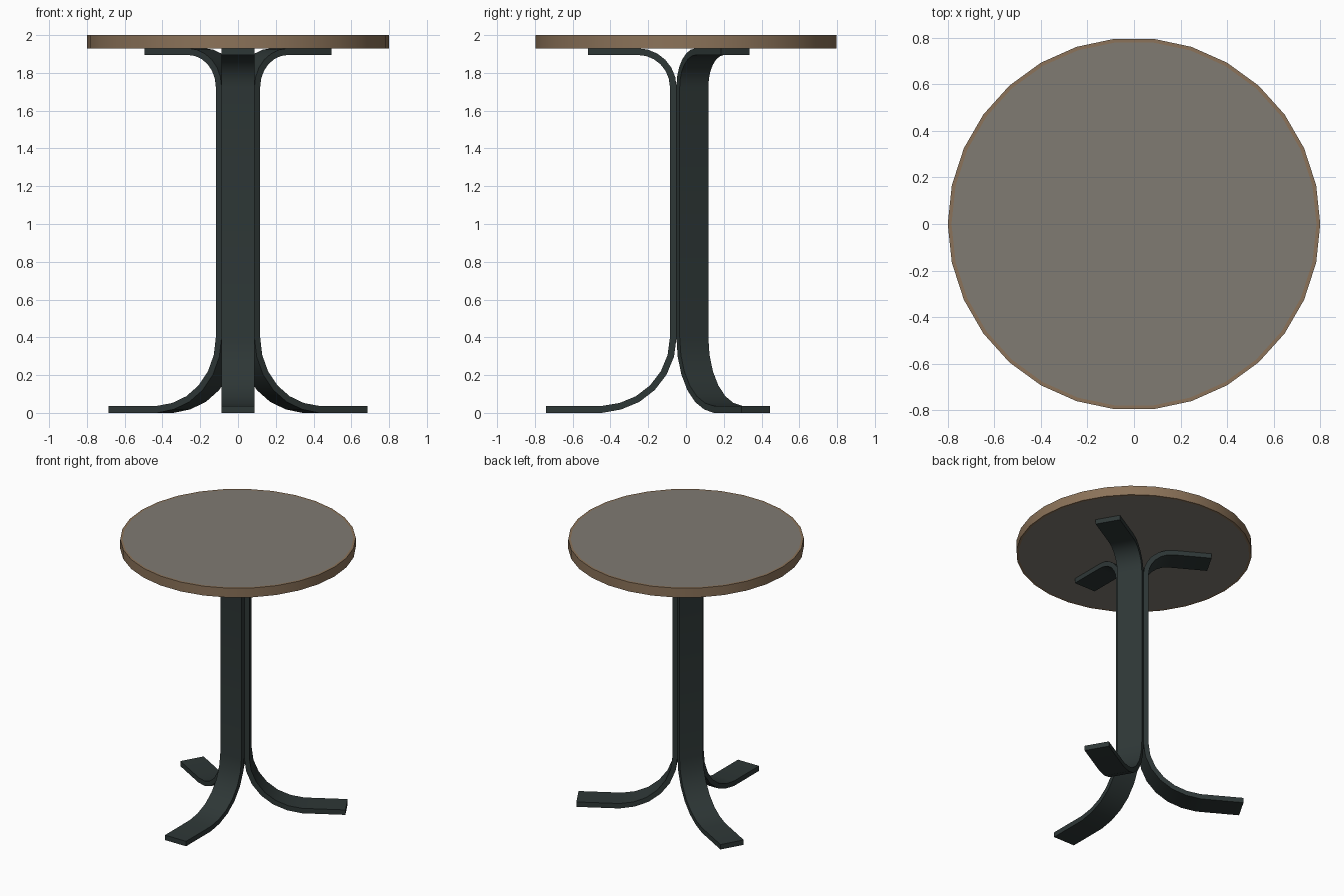
import bpy, bmesh, math
from mathutils import Matrix

if "Cube" in bpy.data.objects:
    bpy.data.objects.remove(bpy.data.objects["Cube"])


def material(name, rgb):
    m = bpy.data.materials.new(name)
    m.diffuse_color = (*rgb, 1)
    m.use_nodes = True
    m.node_tree.nodes["Principled BSDF"].inputs["Base Color"].default_value = m.diffuse_color
    return m


GREY = material("grey laminate", (0.215, 0.197, 0.17))
BROWN = material("brown edging", (0.26, 0.17, 0.10))
METAL = material("dark green metal", (0.027, 0.038, 0.037))


def finish(bm, name, mats):
    bmesh.ops.recalc_face_normals(bm, faces=bm.faces)
    me = bpy.data.meshes.new(name)
    bm.to_mesh(me)
    bm.free()
    for m in mats:
        me.materials.append(m)
    ob = bpy.data.objects.new(name, me)
    bpy.context.collection.objects.link(ob)
    bpy.ops.object.select_all(action='DESELECT')
    ob.select_set(True)
    bpy.context.view_layer.objects.active = ob
    bpy.ops.object.shade_smooth_by_angle(angle=math.radians(30))
    return ob


# Round table top: grey faces with a thin brown edging band
bm = bmesh.new()
bmesh.ops.create_cone(bm, cap_ends=True, segments=30, radius1=0.8, radius2=0.8,
                      depth=0.07, matrix=Matrix.Translation((0, 0, 1.965)))
# put a corner exactly on the x axis
ang = min((math.atan2(v.co.y, v.co.x) for v in bm.verts), key=abs)
bmesh.ops.rotate(bm, verts=bm.verts, cent=(0, 0, 0), matrix=Matrix.Rotation(-ang, 3, 'Z'))
caps = [f for f in bm.faces if len(f.verts) > 4]
bmesh.ops.inset_individual(bm, faces=caps, thickness=0.016)
for f in bm.faces:
    f.material_index = 0 if len(f.verts) > 4 else 1
finish(bm, "table_top", [GREY, BROWN])

# Bent strip profile as (outer, inner) pairs in (radius, height)
T = 0.035


def arc(cr, cz, rad, a0, a1, n):
    pairs = []
    for i in range(n + 1):
        a = math.radians(a0 + (a1 - a0) * i / n)
        c, s = math.cos(a), math.sin(a)
        pairs.append(((cr + rad * c, cz + rad * s),
                      (cr + (rad + T) * c, cz + (rad + T) * s)))
    return pairs


profile = [((0.74, 0.005 + T), (0.74, 0.005))]
profile += arc(0.445, 0.40, 0.36, 270, 180, 6)
profile += arc(0.255, 1.725, 0.17, 180, 90, 6)
profile += [((0.52, 1.93 - T), (0.52, 1.93))]
for i, (a, b) in enumerate(profile[:8]):        # feet rest on the floor
    if i < 2:
        profile[i] = ((a[0], 0.037), (b[0], 0.0))


def leg(name, angle, half=0.0875):
    bm = bmesh.new()
    rings = []
    for (ro, zo), (ri, zi) in profile:
        rings.append([bm.verts.new(p) for p in (
            (ro, -half, zo), (ro, half, zo), (ri, half, zi), (ri, -half, zi))])
    for a, b in zip(rings, rings[1:]):
        for k in range(4):
            j = (k + 1) % 4
            bm.faces.new((a[k], a[j], b[j], b[k]))
    bm.faces.new(rings[0])
    bm.faces.new(rings[-1])
    bmesh.ops.rotate(bm, verts=bm.verts, cent=(0, 0, 0),
                     matrix=Matrix.Rotation(math.radians(angle), 3, 'Z'))
    finish(bm, name, [METAL])


# Three legs spaced evenly around the centre
for name, angle in (("front_leg", -90), ("right_leg", 30), ("left_leg", 150)):
    leg(name, angle)
